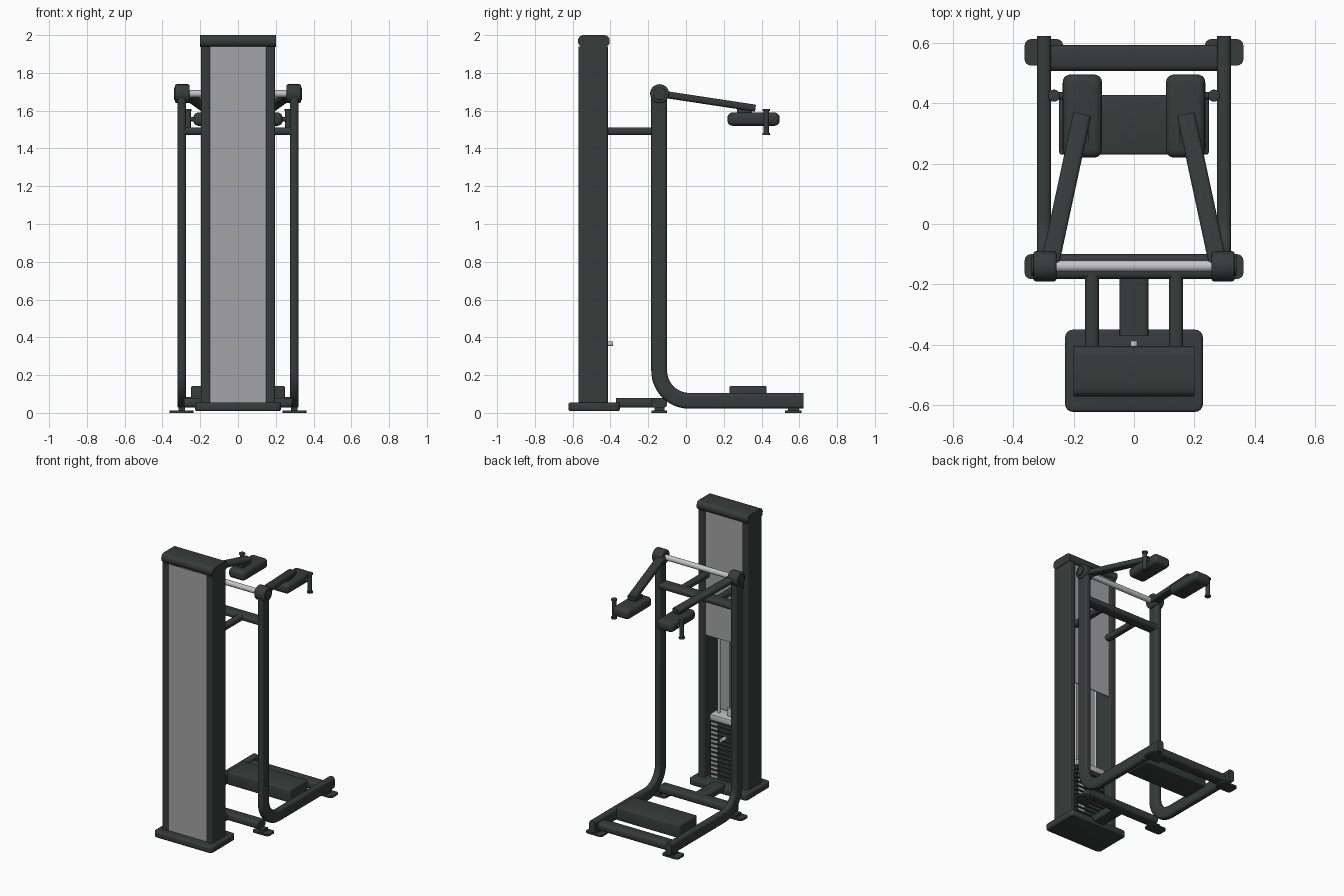
import bpy, bmesh, math
from mathutils import Vector, Matrix

if "Cube" in bpy.data.objects:
    bpy.data.objects.remove(bpy.data.objects["Cube"])


def material(name, rgb):
    m = bpy.data.materials.new(name)
    m.diffuse_color = (*rgb, 1)
    m.use_nodes = True
    m.node_tree.nodes["Principled BSDF"].inputs["Base Color"].default_value = m.diffuse_color
    return m


DARK = material("dark_green_grey_paint", (0.037, 0.046, 0.044))
PANEL = material("grey_panel", (0.37, 0.37, 0.38))
SILVER = material("silver_metal", (0.55, 0.55, 0.56))


def finish(name, bm, mat, matrix=None):
    bmesh.ops.recalc_face_normals(bm, faces=bm.faces[:])
    me = bpy.data.meshes.new(name)
    bm.to_mesh(me)
    bm.free()
    me.materials.append(mat)
    me.shade_smooth()
    me.set_sharp_from_angle(angle=math.radians(32))
    ob = bpy.data.objects.new(name, me)
    if matrix:
        ob.matrix_world = matrix
    bpy.context.collection.objects.link(ob)
    return ob


def box(name, x, y, z, mat=DARK, r=0.0, axis=None, seg=4, soft=0.0, matrix=None):
    """Box from ranges; r rounds edges along axis (all edges if None), soft eases the rest."""
    bm = bmesh.new()
    bmesh.ops.create_cube(bm, size=1)
    for v in bm.verts:
        for i, (a, b) in enumerate((x, y, z)):
            v.co[i] = (a + b) / 2 + v.co[i] * (b - a)
    if r:
        def along(e):
            d = e.verts[0].co - e.verts[1].co
            return axis is None or abs(d["xyz".index(axis)]) > 1e-6
        bmesh.ops.bevel(bm, geom=[e for e in bm.edges if along(e)], offset=r,
                        segments=seg, profile=0.5, affect='EDGES')
    if soft:
        es = [e for e in bm.edges if e.calc_face_angle(0) > 1.2]
        bmesh.ops.bevel(bm, geom=es, offset=soft, segments=3, profile=0.5, affect='EDGES')
    return finish(name, bm, mat, matrix)


def rod(name, p, q, r, mat=DARK, soft=0.0, n=32):
    """Cylinder between two points, with optional rounded rims."""
    p, q = Vector(p), Vector(q)
    bm = bmesh.new()
    bmesh.ops.create_cone(bm, cap_ends=True, segments=n, radius1=r, radius2=r, depth=(q - p).length)
    if soft:
        es = [e for e in bm.edges if e.calc_face_angle(0) > 1.2]
        bmesh.ops.bevel(bm, geom=es, offset=soft, segments=3, profile=0.5, affect='EDGES')
    rot = (q - p).to_track_quat('Z', 'Y').to_matrix().to_4x4()
    return finish(name, bm, mat, Matrix.Translation((p + q) / 2) @ rot)


def rounded_section(w, h, r, n=4):
    pts = []
    for k, (sx, sy) in enumerate(((1, 1), (-1, 1), (-1, -1), (1, -1))):
        for i in range(n + 1):
            a = math.pi / 2 * (k + i / n)
            pts.append((sx * (w / 2 - r) + r * math.cos(a), sy * (h / 2 - r) + r * math.sin(a)))
    return pts


def sweep_yz(name, x, path, section, mat=DARK):
    """Sweep a section along a path lying in a plane of constant x."""
    bm = bmesh.new()
    rings = []
    for i, (y, z) in enumerate(path):
        a, b = path[max(i - 1, 0)], path[min(i + 1, len(path) - 1)]
        t = Vector((b[0] - a[0], b[1] - a[1])).normalized()
        rings.append([bm.verts.new((x + u, y - t.y * v, z + t.x * v)) for u, v in section])
    m = len(section)
    for a, b in zip(rings, rings[1:]):
        for j in range(m):
            bm.faces.new((a[j], a[(j + 1) % m], b[(j + 1) % m], b[j]))
    bm.faces.new(rings[0])
    bm.faces.new(rings[-1])
    return finish(name, bm, mat)


PY, PZ = -0.14, 1.69   # pivot position

# Weight tower: base, columns, cap and panels
box("tower_base", (-0.228, 0.228), (-0.622, -0.35), (0.01, 0.056), r=0.025, axis='z', soft=0.01)
box("tower_cap", (-0.2, 0.2), (-0.572, -0.404), (1.937, 2.0), r=0.028, axis='x')
box("front_panel", (-0.148, 0.148), (-0.565, -0.559), (0.05, 1.94), PANEL)
box("back_panel", (-0.148, 0.148), (-0.433, -0.427), (1.06, 1.94), PANEL)
for s, side in ((-1, "left"), (1, "right")):
    xs = sorted((s * 0.146, s * 0.196))
    box(f"tower_column_{side}", xs, (-0.57, -0.414), (0.05, 1.94), r=0.01, axis='z')
    rod(f"guide_rod_{side}", (s * 0.085, -0.49, 0.05), (s * 0.085, -0.49, 1.94), 0.009, SILVER, n=16)

# Weight stack with labels, top plate, cable and selector pin
for i in range(13):
    z = 0.06 + i * 0.031
    box(f"weight_plate_{i + 1}", (-0.12, 0.12), (-0.545, -0.435), (z, z + 0.026), r=0.003, seg=1)
    box(f"plate_label_{i + 1}", (0.055, 0.108), (-0.436, -0.431), (z + 0.005, z + 0.021), SILVER)
box("stack_top_plate", (-0.12, 0.12), (-0.545, -0.435), (0.463, 0.505), SILVER, r=0.005, seg=2)
rod("cable_connector", (0, -0.49, 0.505), (0, -0.49, 0.56), 0.016, SILVER, n=20)
rod("lift_cable", (0, -0.49, 0.55), (0, -0.49, 1.94), 0.004, DARK, n=10)
rod("selector_pin", (0, -0.45, 0.365), (0, -0.386, 0.365), 0.012, SILVER, soft=0.003, n=20)

# Connections between tower and frame
box("base_beam", (-0.048, 0.048), (-0.37, -0.15), (0.028, 0.08), r=0.015, axis='y')
box("lower_front_crossbar", (-0.285, 0.285), (-0.182, -0.1), (0.028, 0.08), r=0.018, axis='x')
box("upper_crossbar", (-0.285, 0.285), (-0.182, -0.1), (1.47, 1.512), r=0.018, axis='x')
box("rear_crossbar", (-0.285, 0.285), (0.507, 0.593), (0.028, 0.085), r=0.02, axis='x')
rod("pivot_shaft", (-0.28, PY, PZ), (0.28, PY, PZ), 0.019, SILVER)

# Foot platform
box("foot_platform", (-0.248, 0.248), (0.23, 0.427), (0.05, 0.142), r=0.008, seg=3)

# J-shaped frame path: up the post, round the bend, along the floor
bend = [(0.017 + 0.159 * math.cos(a), 0.223 + 0.159 * math.sin(a))
        for a in (math.pi * (1 + i / 32) for i in range(17))]
path = [(PY - 0.002, PZ)] + bend + [(0.612, 0.064), (0.622, 0.064)]

for s, side in ((-1, "left"), (1, "right")):
    sweep_yz(f"side_frame_{side}", s * 0.298, path, rounded_section(0.047, 0.084, 0.018))
    # Floor feet
    for label, y in (("front", (-0.182, -0.1)), ("rear", (0.525, 0.612))):
        box(f"{label}_foot_{side}", sorted((s * 0.235, s * 0.362)), y, (0.0, 0.012),
            r=0.02, axis='z')
        box(f"{label}_foot_spacer_{side}", sorted((s * 0.28, s * 0.316)), (y[0] + 0.015, y[1] - 0.015),
            (0.008, 0.03))
    # Pivot hub and its end cap
    rod(f"pivot_hub_{side}", (s * 0.257, PY, PZ), (s * 0.333, PY, PZ), 0.05, soft=0.008, n=40)
    rod(f"hub_cap_{side}", (s * 0.33, PY, PZ), (s * 0.34, PY, PZ), 0.033, soft=0.003)
    # Brace from post crossbar to tower
    box(f"tower_brace_{side}", sorted((s * 0.116, s * 0.162)), (-0.43, -0.16), (1.47, 1.512),
        r=0.016, axis='y')
    # Swing arm
    a, b = Vector((s * 0.28, PY, PZ)), Vector((s * 0.172, 0.362, 1.614))
    m = Matrix.Translation(a) @ (b - a).to_track_quat('Y', 'Z').to_matrix().to_4x4()
    box(f"swing_arm_{side}", (-0.03, 0.03), (0, (b - a).length), (-0.018, 0.018),
        r=0.012, axis='y', matrix=m)
    # Shoulder pad and mount
    box(f"pad_mount_{side}", sorted((s * 0.15, s * 0.195)), (0.27, 0.35), (1.57, 1.612))
    box(f"shoulder_pad_{side}", sorted((s * 0.106, s * 0.236)), (0.22, 0.495), (1.52, 1.59),
        r=0.026, seg=5)
    # Hand grip
    hx, hy = s * 0.265, 0.425
    rod(f"hand_grip_{side}", (hx, hy, 1.475), (hx, hy, 1.605), 0.015, n=24)
    for end, z in (("bottom", 1.47), ("top", 1.598)):
        rod(f"grip_{end}_cap_{side}", (hx, hy, z), (hx, hy, z + 0.012), 0.02, soft=0.003, n=24)
    rod(f"grip_bracket_{side}", (s * 0.2, hy, 1.555), (hx, hy, 1.555), 0.012, n=20)
